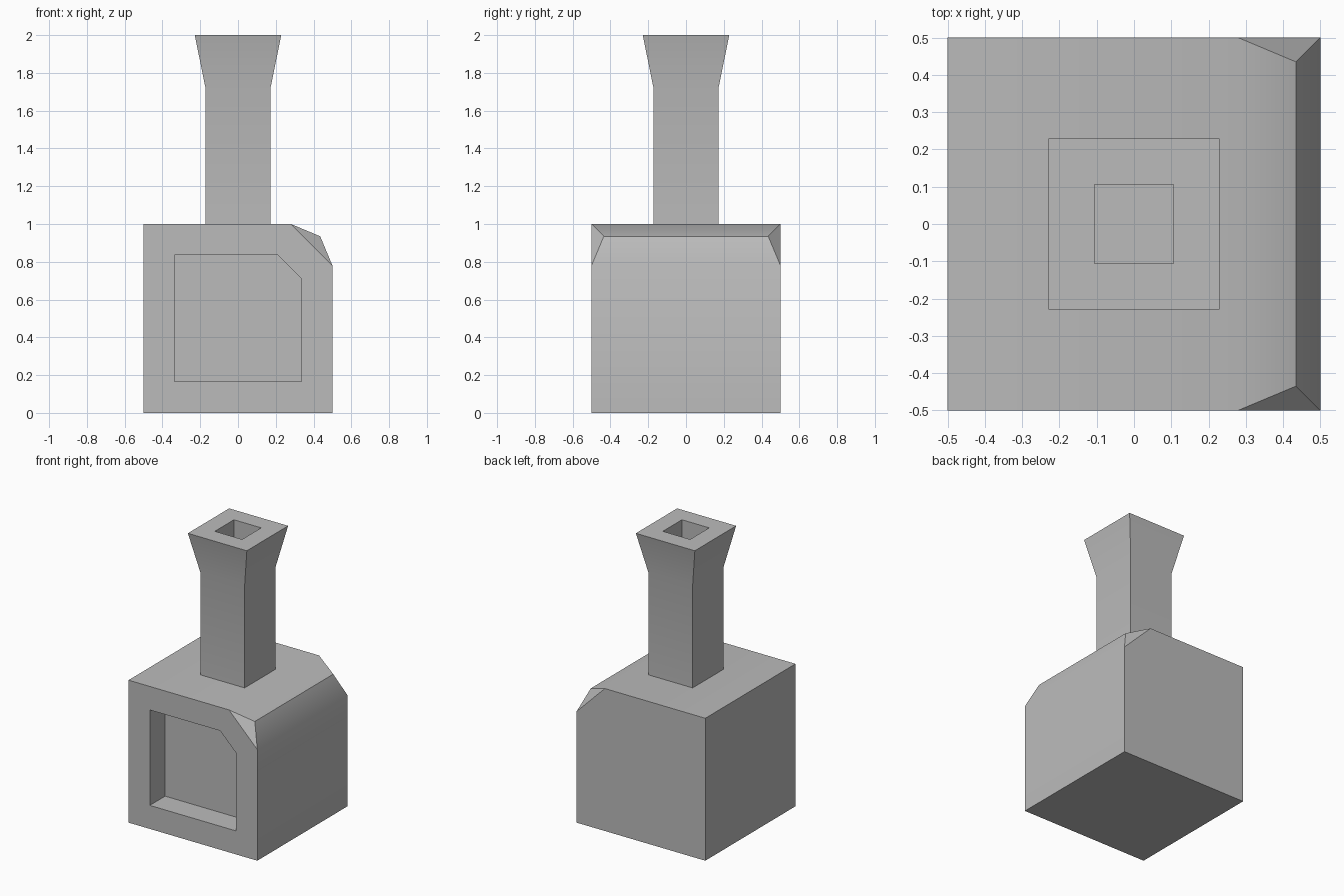
import bpy, bmesh, math

cube = bpy.data.objects.get("Cube")
if cube:
    bpy.data.objects.remove(cube, do_unlink=True)

# One flat grey for the whole model
grey = bpy.data.materials.new("plain_grey")
grey.use_nodes = True
grey.diffuse_color = (0.5, 0.5, 0.5, 1)
grey.node_tree.nodes["Principled BSDF"].inputs["Base Color"].default_value = (0.5, 0.5, 0.5, 1)


def recess(bm, face, border, depth):
    """Frame a face with an even border and sink its middle straight in."""
    bm.normal_update()
    bmesh.ops.inset_region(bm, faces=[face], thickness=border, use_even_offset=True)
    bmesh.ops.inset_region(bm, faces=[face], thickness=0, depth=-depth, use_even_offset=True)


def finish(bm, name):
    mesh = bpy.data.meshes.new(name)
    bm.normal_update()
    bm.to_mesh(mesh)
    bm.free()
    mesh.materials.append(grey)
    mesh.shade_smooth()
    mesh.set_sharp_from_angle(angle=math.radians(30))
    obj = bpy.data.objects.new(name, mesh)
    bpy.context.collection.objects.link(obj)
    return obj


# Furnace body: a cube with one clipped, peaked upper edge
bm = bmesh.new()
outline = [(-0.5, 0), (0.5, 0), (0.5, 0.78), (0.28, 1), (-0.5, 1)]
front = [bm.verts.new((x, -0.5, z)) for x, z in outline]
back = [bm.verts.new((x, 0.5, z)) for x, z in outline]
peak_front, peak_back = [bm.verts.new((0.435, y, 0.935)) for y in (-0.435, 0.435)]
front_face = bm.faces.new(front)
bm.faces.new(back[::-1])
for i in (0, 1, 3, 4):
    j = (i + 1) % 5
    bm.faces.new((front[i], back[i], back[j], front[j]))
# Sloped faces on both sides of the ridge, and the clipped corners
bm.faces.new((front[2], back[2], peak_back, peak_front))
bm.faces.new((peak_front, peak_back, back[3], front[3]))
bm.faces.new((front[2], peak_front, front[3]))
bm.faces.new((back[2], back[3], peak_back))
bmesh.ops.recalc_face_normals(bm, faces=bm.faces)
recess(bm, front_face, 0.165, 0.17)
finish(bm, "furnace_body")

# Chimney: square shaft that flares to a hollow mouth
bm = bmesh.new()
rings = []
for half, z in ((0.172, 1), (0.172, 1.72), (0.229, 2)):
    rings.append([bm.verts.new((half * sx, half * sy, z))
                  for sx, sy in ((-1, -1), (1, -1), (1, 1), (-1, 1))])
for low, high in zip(rings, rings[1:]):
    for i in range(4):
        j = (i + 1) % 4
        bm.faces.new((low[i], low[j], high[j], high[i]))
mouth = bm.faces.new(rings[-1])
recess(bm, mouth, 0.123, 0.28)
finish(bm, "chimney")
